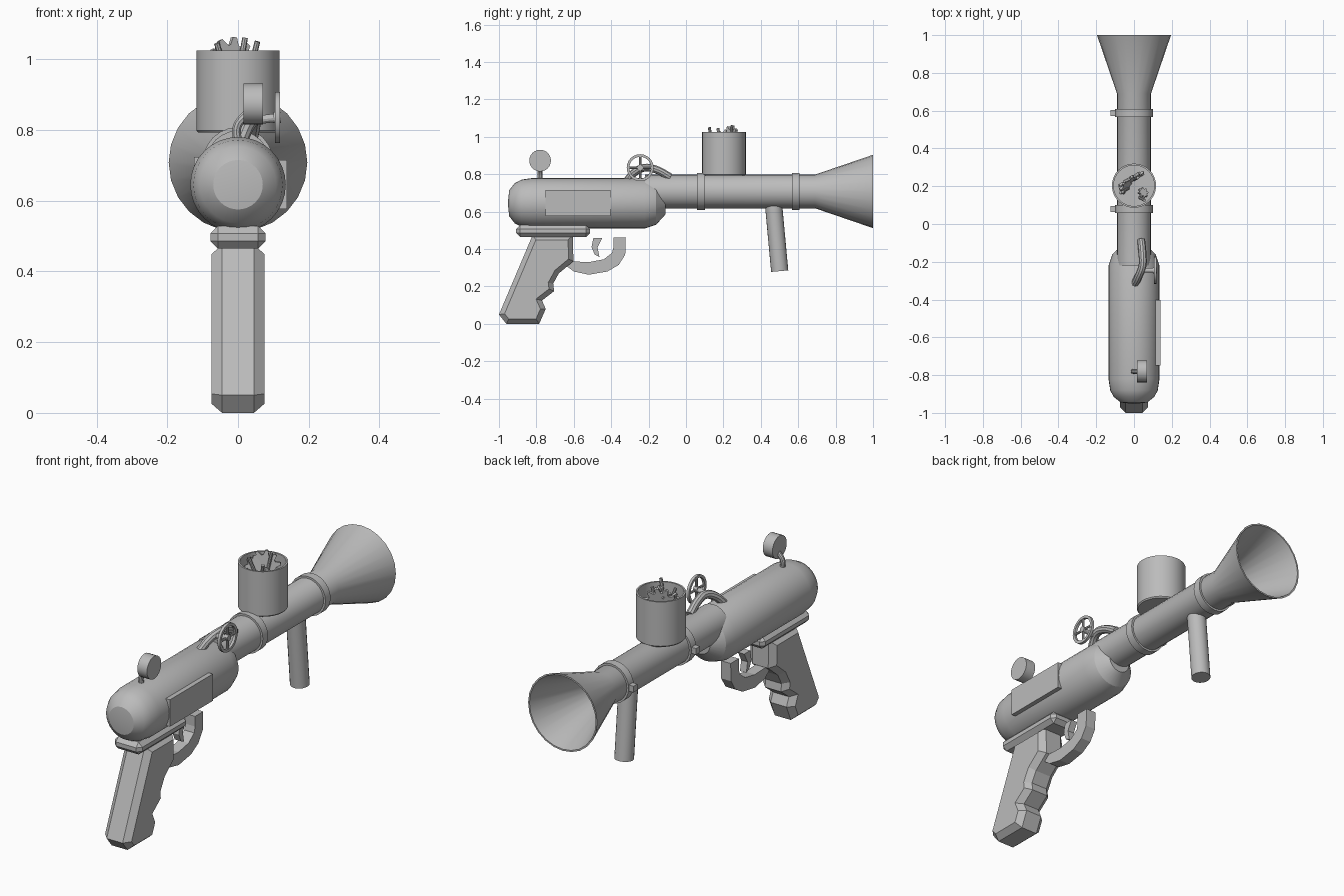
import bpy, bmesh, math
from mathutils import Vector, Matrix

if "Cube" in bpy.data.objects:
    bpy.data.objects.remove(bpy.data.objects["Cube"])

mat = bpy.data.materials.new("grey metal")
mat.diffuse_color = (0.5, 0.5, 0.5, 1)
mat.use_nodes = True
mat.node_tree.nodes["Principled BSDF"].inputs["Base Color"].default_value = mat.diffuse_color


def finish(name, bm, smooth=True):
    bmesh.ops.recalc_face_normals(bm, faces=bm.faces)
    me = bpy.data.meshes.new(name)
    bm.to_mesh(me)
    bm.free()
    me.materials.append(mat)
    ob = bpy.data.objects.new(name, me)
    bpy.context.collection.objects.link(ob)
    bpy.ops.object.select_all(action='DESELECT')
    ob.select_set(True)
    bpy.context.view_layer.objects.active = ob
    if smooth:
        bpy.ops.object.shade_smooth_by_angle(angle=math.radians(28))
    return ob


def lathe(name, profile, origin, axis, n=24, closed=False):
    """Spin (radius, distance) points around an axis through origin."""
    bm = bmesh.new()
    rot = Vector((0, 0, 1)).rotation_difference(Vector(axis)).to_matrix()
    vs = [bm.verts.new(rot @ Vector((r, 0, d)) + Vector(origin)) for r, d in profile]
    pairs = list(zip(vs, vs[1:])) + ([(vs[-1], vs[0])] if closed else [])
    es = [bm.edges.new(p) for p in pairs]
    bmesh.ops.spin(bm, geom=vs + es, cent=origin, axis=axis, angle=math.tau,
                   steps=n, use_merge=False)
    bmesh.ops.remove_doubles(bm, verts=bm.verts, dist=0.0005)
    return finish(name, bm)


def rod(name, a, b, r, n=16):
    a, b = Vector(a), Vector(b)
    length = (b - a).length
    return lathe(name, [(0, 0), (r, 0), (r, length), (0, length)], a, (b - a).normalized(), n)


def box(name, lo, hi, bevel=0.0):
    lo, hi = Vector(lo), Vector(hi)
    bm = bmesh.new()
    bmesh.ops.create_cube(bm, size=1)
    for v in bm.verts:
        v.co = Vector([(lo[i] + hi[i]) / 2 + v.co[i] * (hi[i] - lo[i]) for i in range(3)])
    if bevel:
        bmesh.ops.bevel(bm, geom=bm.edges[:], offset=bevel, segments=1, affect='EDGES')
    return finish(name, bm, False)


def side_plate(name, pts, half, inset=0.0, depth=0.0):
    """Extrude a (y, z) outline across x, with optional chamfered sides."""
    bm = bmesh.new()
    f = bm.faces.new([bm.verts.new((-half, y, z)) for y, z in pts])
    ext = bmesh.ops.extrude_face_region(bm, geom=[f], use_keep_orig=True)
    for v in ext['geom']:
        if isinstance(v, bmesh.types.BMVert):
            v.co.x = half
    bmesh.ops.recalc_face_normals(bm, faces=bm.faces)
    if inset:
        caps = [f for f in bm.faces if abs(f.normal.x) > 0.9]
        bmesh.ops.inset_region(bm, faces=caps, thickness=inset, depth=depth, use_even_offset=True)
    return finish(name, bm, False)


def tube(name, pts, r):
    cu = bpy.data.curves.new(name, 'CURVE')
    cu.dimensions = '3D'
    cu.bevel_depth, cu.bevel_resolution, cu.use_fill_caps = r, 3, True
    cu.resolution_u = 6
    sp = cu.splines.new('BEZIER')
    sp.bezier_points.add(len(pts) - 1)
    for p, co in zip(sp.bezier_points, pts):
        p.co = co
        p.handle_left_type = p.handle_right_type = 'AUTO'
    tmp = bpy.data.objects.new(name, cu)
    bpy.context.collection.objects.link(tmp)
    me = bpy.data.meshes.new_from_object(tmp.evaluated_get(bpy.context.evaluated_depsgraph_get()))
    bpy.data.objects.remove(tmp)
    bm = bmesh.new()
    bm.from_mesh(me)
    return finish(name, bm)


def cog(name, centre, normal, r, thick, teeth=10):
    """Flat toothed wheel."""
    bm = bmesh.new()
    vs = []
    for i in range(teeth * 4):
        a = math.tau * i / (teeth * 4)
        rad = r if i % 4 < 2 else r * 0.72
        vs.append(bm.verts.new((rad * math.cos(a), rad * math.sin(a), -thick / 2)))
    f = bm.faces.new(vs)
    ext = bmesh.ops.extrude_face_region(bm, geom=[f], use_keep_orig=True)
    for v in ext['geom']:
        if isinstance(v, bmesh.types.BMVert):
            v.co.z = thick / 2
    rot = Vector((0, 0, 1)).rotation_difference(Vector(normal).normalized()).to_matrix().to_4x4()
    bm.transform(Matrix.Translation(centre) @ rot)
    return finish(name, bm, False)


Y = (0, 1, 0)
AX = 0.708  # barrel axis height

# Main body with rounded ends
lathe("body", [(0, -.953), (.07, -.945), (.108, -.915), (.126, -.88), (.135, -.82),
               (.135, -.22), (.115, -.16), (.06, -.11), (0, -.11)], (0, 0, .645), Y, 32)

# Barrel with flared, hollow muzzle
lathe("barrel", [(0, -.22), (.09, -.22), (.09, .69), (.196, 1.0), (.188, 1.0),
                 (.08, .69), (.08, .3), (0, .3)], (0, 0, AX), Y, 24)

# Barrel clamps, each with a lug on the left side
for i, y in enumerate((.08, .587)):
    lathe(f"clamp_ring_{i}", [(.088, y - .021), (.1, y - .021), (.1, y + .021), (.088, y + .021)],
          (0, 0, AX), Y, 24, True)
    box(f"clamp_lug_{i}", (-.124, y - .016, AX - .016), (-.09, y + .016, AX + .016))

# Open hopper on top of the barrel
lathe("hopper", [(0, .792), (.112, .792), (.117, .798), (.117, 1.025), (.108, 1.025),
                 (.108, .95), (0, .95)], (0, .203, 0), (0, 0, 1), 32)

# Loose scrap in the hopper
cog("large_cog", (-.015, .235, .985), (.5, -.85, .15), .078, .014, 10)
cog("small_cog", (.048, .165, 1.0), (.5, .4, .75), .03, .014, 8)
cog("rear_cog", (-.045, .2, .99), (.75, -.5, .35), .05, .012, 8)
for i, (a, b) in enumerate((((.03, .14, .95), (.055, .125, 1.05)),
                            ((-.03, .19, .95), (-.06, .17, 1.045)),
                            ((.0, .235, .95), (.02, .245, 1.06)))):
    rod(f"scrap_bolt_{i}", a, b, .008, 8)

# Pressure gauge on a bent stem
tube("gauge_stem", [(0, -.78, .76), (-.002, -.78, .81), (.025, -.78, .845)], .013)
rod("gauge", (.015, -.78, .873), (.07, -.78, .873), .058, 24)

# Feed pipe from body to barrel
tube("feed_pipe", [(.005, -.315, .765), (.025, -.275, .81), (.045, -.22, .835),
                   (.045, -.16, .825), (.038, -.085, .785)], .021)

# Valve wheel with rim, spokes and axle
WX, WY, WZ = .112, -.245, .835
lathe("valve_rim", [(.058, -.007), (.072, -.007), (.072, .007), (.058, .007)],
      (WX, WY, WZ), (1, 0, 0), 24, True)
for i in range(2):
    d = Vector((0, math.cos(i * math.pi / 2), math.sin(i * math.pi / 2))) * .064
    c = Vector((WX, WY, WZ))
    rod(f"valve_spoke_{i}", c - d, c + d, .006, 8)
rod("valve_hub", (WX - .012, WY, WZ), (WX + .01, WY, WZ), .016, 12)
rod("valve_axle", (.03, WY, WZ - .01), (WX, WY, WZ), .012, 12)

# Side cover plate
box("side_plate", (.09, -.75, .577), (.139, -.403, .715))

# Grip rail with chamfered edges
box("grip_rail", (-.078, -.908, .465), (.078, -.513, .528), .021)

# Pistol grip with finger grooves and chamfered sides
side_plate("grip", [(-.82, .475), (-1.0, .05), (-.96, 0), (-.785, 0), (-.75, .08), (-.77, .125),
                    (-.705, .175), (-.71, .215), (-.68, .27), (-.602, .335), (-.605, .475)],
           .045, .026, .03)

# Trigger guard
side_plate("trigger_guard", [(-.63, .335), (-.52, .33), (-.44, .345), (-.395, .38), (-.388, .41),
                             (-.388, .462), (-.322, .462), (-.325, .37), (-.36, .315), (-.42, .28),
                             (-.52, .263), (-.6, .28), (-.64, .31)], .028)

# Trigger
side_plate("trigger", [(-.495, .46), (-.447, .46), (-.473, .41), (-.463, .358), (-.488, .37),
                       (-.505, .41)], .018)

# Front handle
rod("front_handle", (0, .466, .66), (0, .501, .282), .046, 20)
